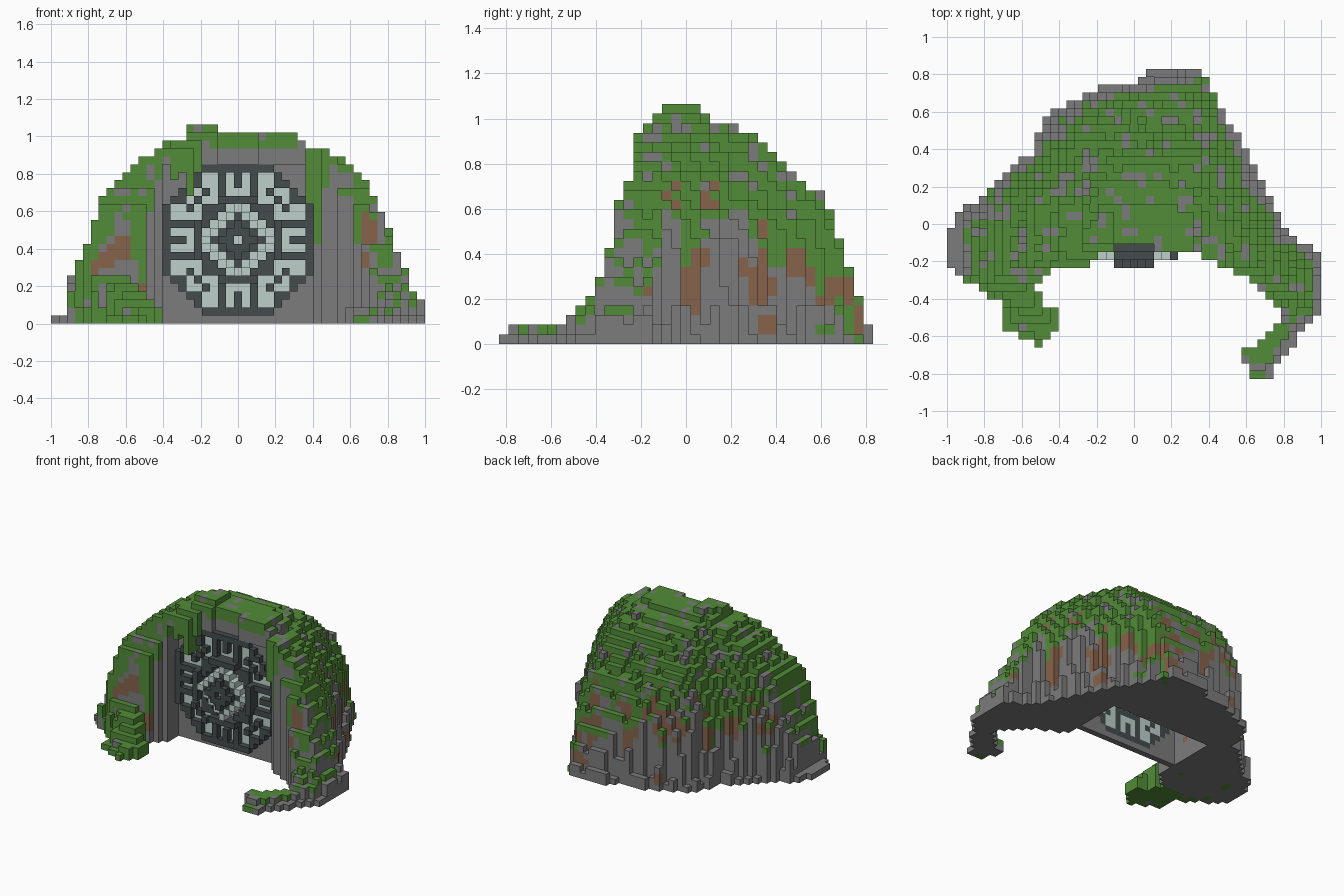
import bpy, bmesh, math, random
from mathutils import Vector, noise

cube = bpy.data.objects.get("Cube")
if cube:
    bpy.data.objects.remove(cube, do_unlink=True)

random.seed(4)
NX, NY, NZ = 47, 39, 25          # block counts along each axis
U = 2 / NX                       # block size


def material(name, colour):
    mat = bpy.data.materials.new(name)
    mat.use_nodes = True
    mat.diffuse_color = (*colour, 1)
    mat.node_tree.nodes["Principled BSDF"].inputs["Base Color"].default_value = (*colour, 1)
    return mat


MATERIALS = [
    material("grey stone", (.2, .2, .2)),
    material("moss green", (.085, .26, .04)),
    material("earth brown", (.24, .125, .07)),
    material("dark metal", (.058, .07, .07)),
    material("pale teal", (.51, .63, .585)),
]
STONE, MOSS, EARTH, METAL, TEAL = range(len(MATERIALS))
SIDES = [Vector(s) for s in ((1, 0, 0), (-1, 0, 0), (0, 1, 0), (0, -1, 0), (0, 0, 1), (0, 0, -1))]


def block_object(name, blocks):
    """Mesh the outer faces of a {cell: colour} dictionary of blocks."""
    bm = bmesh.new()
    corners = {}

    def corner(p):
        key = tuple(round(c) for c in p)
        if key not in corners:
            corners[key] = bm.verts.new(((key[0] - NX / 2) * U, (key[1] - NY / 2) * U, key[2] * U))
        return corners[key]

    for cell, colour in blocks.items():
        middle = Vector(cell) + Vector((.5, .5, .5))
        for n in SIDES:
            if tuple(int(c + d) for c, d in zip(cell, n)) in blocks:
                continue
            a = Vector((n.y, n.z, n.x))
            b = n.cross(a)
            ring = [middle + (n + a * s + b * t) / 2 for s, t in ((1, 1), (-1, 1), (-1, -1), (1, -1))]
            face = bm.faces.new([corner(p) for p in ring])
            face.material_index = colour
    mesh = bpy.data.meshes.new(name)
    bm.to_mesh(mesh)
    bm.free()
    for mat in MATERIALS:
        mesh.materials.append(mat)
    obj = bpy.data.objects.new(name, mesh)
    bpy.context.collection.objects.link(obj)


def profile(points, t):
    """Linear interpolation through a list of points."""
    for (a, p), (b, q) in zip(points, points[1:]):
        if a <= t <= b:
            return p + (q - p) * (t - a) / (b - a)
    return 0


# Ground plan: outer rim from the left tip round the back to the right tip
OUTER = [(-.53, -.65), (-.62, -.6), (-.7, -.55), (-.7, -.44), (-.85, -.34), (-.95, -.26), (-1, -.2),
         (-1, -.06), (-.95, .06), (-.84, .12), (-.72, .25), (-.53, .4), (-.49, .57), (-.32, .66),
         (-.15, .74), (.06, .77), (.06, .83), (.36, .83), (.43, .7), (.56, .46), (.7, .2), (.79, .03),
         (.83, -.06), (.91, -.1), (1, -.15), (1, -.48), (.87, -.6), (.83, -.7), (.75, -.77), (.74, -.83)]
INNER = [(.61, -.83), (.58, -.66), (.7, -.62), (.79, -.5), (.74, -.4), (.6, -.3), (.45, -.21),
         (.3, -.15), (.11, -.145), (.1, -.106), (-.1, -.106), (-.11, -.145), (-.2, -.17), (-.32, -.22),
         (-.5, -.28), (-.52, -.36), (-.45, -.45), (-.36, -.5), (-.44, -.6)]
PLAN = OUTER + INNER

# Skyline across the width and along the depth
ACROSS = [(-1, .04), (-.92, .06), (-.89, .28), (-.78, .5), (-.72, .67), (-.57, .83), (-.4, .96), (-.29, 1),
          (-.26, 1.07), (-.11, 1.07), (-.1, 1.02), (.31, 1.02), (.36, .95), (.57, .9), (.72, .7),
          (.8, .55), (.87, .34), (.96, .13), (1, .12)]
ALONG = [(-.83, .04), (-.75, .1), (-.53, .1), (-.42, .2), (-.35, .36), (-.3, .64), (-.25, .72), (-.21, .94),
         (-.1, 1.06), (.06, 1.06), (.15, .98), (.32, .94), (.44, .79), (.62, .64), (.7, .44),
         (.77, .2), (.83, .04)]


def inside(x, y):
    hit = False
    for (ax, ay), (bx, by) in zip(PLAN, PLAN[1:] + PLAN[:1]):
        if (ay > y) != (by > y) and x < ax + (y - ay) / (by - ay) * (bx - ax):
            hit = not hit
    return hit


def rim_distance(x, y):
    p, best = Vector((x, y)), 9
    for a, b in zip(OUTER, OUTER[1:]):
        a, b = Vector(a), Vector(b)
        t = max(0, min(1, (p - a).dot(b - a) / (b - a).length_squared))
        best = min(best, (p - a.lerp(b, t)).length)
    return best


def ground_colour(x, y, z, top, d):
    streak = noise.noise(Vector((x * 9, y * 9, z * 2 + 5)))
    patch = noise.noise(Vector((x * 8 + 20, y * 8, z * 3)))
    speck = noise.noise(Vector((x * 14, y * 14, 3)))
    if y < -.3 and x < 0:                                  # mossy left arm
        return MOSS if streak > -.3 else STONE
    if -.5 + .3 * max(0, z - .5) < x < .6 and y < -.06 and z < .92 and not top:
        return STONE                                       # bare wall round the door
    if x > .5 and y < -.1:                                 # right arm
        if top and d > .05 and speck > -.25:
            return MOSS
        if patch > .22 and .2 < z < .75 and not top:
            return EARTH
        return MOSS if z > .3 and streak > .05 else STONE
    bare = .16
    if x > .3:                                             # right flank, band sinking backwards
        level, bare = z + .62 * y - .06 + .35 * streak, .02
    elif x < -.4 and y < 0:                                # left front slope
        level, bare = z + .2 + .5 * streak, .34
    else:                                                  # back and left flank
        level = z + .04 + .5 * streak
        if x < .1:
            bare = .06
    if patch > bare and z > .06 and .3 < level < .62 and not top:
        return EARTH
    if top and d > .08:
        return MOSS if speck > -.24 else STONE
    return MOSS if level > .5 and patch > -.33 else STONE


# Door pattern, one quarter from the centre outwards: T teal, D metal
QUARTER = ["TDDDTDTDDD", "DDDTTDTTTD", "DDTTDDDDDD", "DTTDDTTTTD", "TTDDDTDTTD",
           "DDDTTDTDD.", "TTDTDTTD..", "DTDTTDD...", "DTDTTD....", "DDDDD....."]
WALL = 17                        # first block row of the wall behind the door
DOOR_X, DOOR_Z = NX // 2, 10


def door_cell(i, k):
    a, b = abs(i - DOOR_X), abs(k - DOOR_Z)
    return QUARTER[b][a] if a < 10 and b < 10 else "."


# Hill: columns of blocks, with a hollow behind the door
hill = {}
for i in range(NX):
    for j in range(NY):
        x, y = (i + .5 - NX / 2) * U, (j + .5 - NY / 2) * U
        if not inside(x, y):
            continue
        d = rim_distance(x, y)
        dome = 1.06 * (1 - (1 - min(d, .6) / .6) ** 2) ** .46
        height = min(dome, profile(ACROSS, x), profile(ALONG, y))
        if x < 0 and y < -.32:                             # low left arm
            height = min(height, .08 + (y + .65) * .5, -.32 - x)
        count = round(height / U)
        if d < .45 and count > 3:
            count -= random.choice((0, 0, 0, 0, 1))
        if d < .045:                                       # ragged foot of the hill
            count = min(count, random.choice((1, 2, 4, 6)))
            if y < -.45:
                count = 1
        count = max(1, min(NZ, count))
        for k in range(count):
            z = (k + .5) * U
            if abs(x) < .42 and j < WALL and z < .86:
                continue
            if j == WALL and door_cell(i, k) != ".":
                continue
            if abs(x) < .4 and WALL < j < WALL + 9 and z < min(.85, height - .15):
                continue
            hill[i, j, k] = ground_colour(x, y, z, k == count - 1, d)

# Moss hanging over the front edge: column, row, lowest and highest block
for i, j, low, high in ((17, 14, 16, 22), (16, 14, 19, 22), (15, 14, 18, 21), (18, 15, 19, 22),
                        (33, 15, 10, 21), (32, 15, 15, 22), (34, 14, 17, 21)):
    for k in range(low, high):
        for row in range(j, WALL):
            hill[i, row, k] = MOSS
block_object("mossy_hill", hill)

# Round door: metal maze over a teal panel, stepping forward to a diamond boss
door = {}
for i in range(NX):
    for k in range(NZ):
        kind = door_cell(i, k)
        if kind == ".":
            continue
        a, b = sorted((abs(i - DOOR_X), abs(k - DOOR_Z)))
        raised = kind == "D"
        if a + b < 5 or (a < 3 and b == 5 and raised):
            front = WALL - (3 if raised and a + b < 3 else 2)
        else:
            front = WALL - (1 if raised else 0)
        for j in range(front, WALL + 1):
            door[i, j, k] = METAL if raised else TEAL
block_object("round_door", door)
